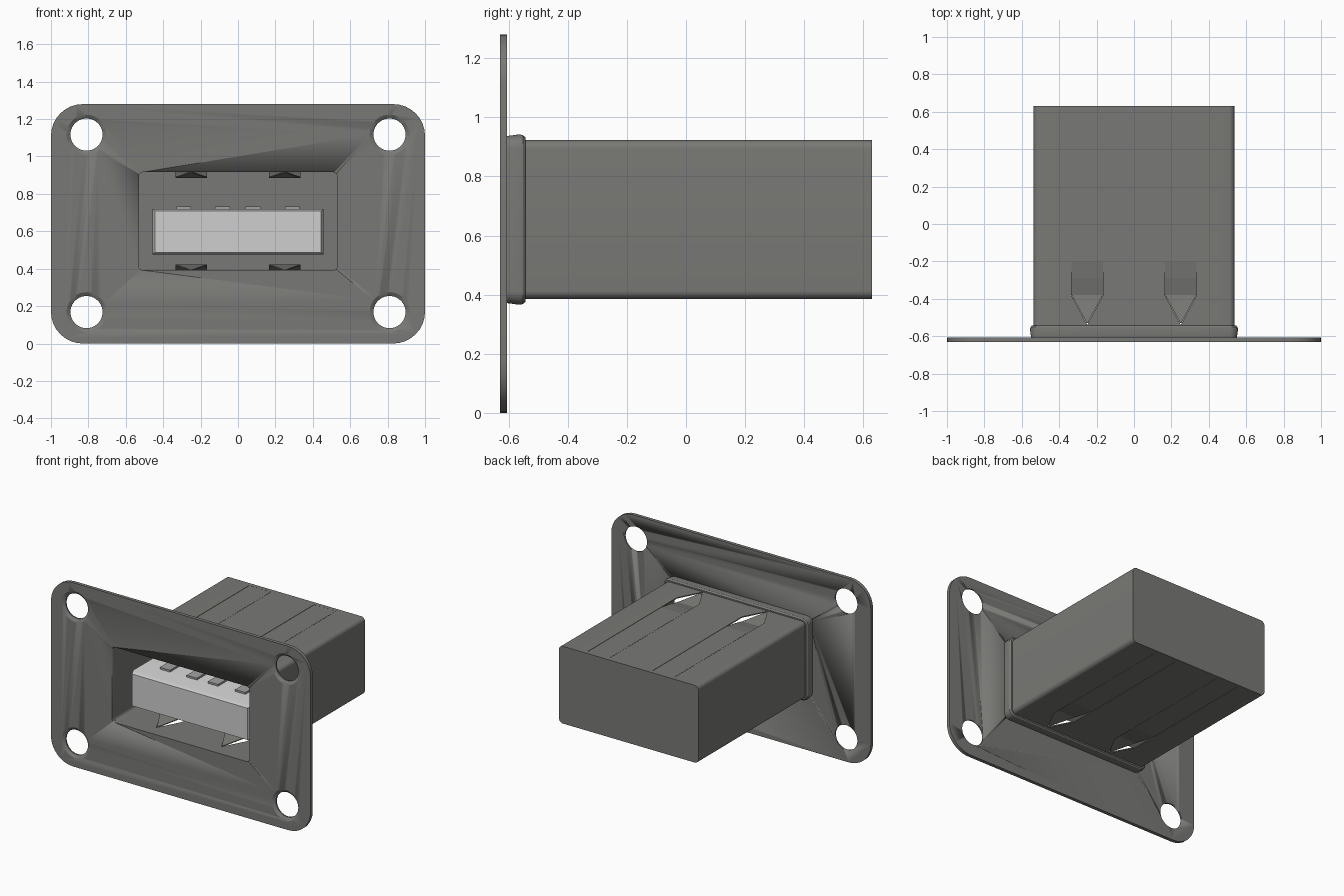
import bpy, bmesh, math

if "Cube" in bpy.data.objects:
    bpy.data.objects.remove(bpy.data.objects["Cube"])

CZ = 0.654  # height of the socket axis


def material(name, rgb):
    m = bpy.data.materials.new(name)
    m.diffuse_color = (*rgb, 1)
    m.use_nodes = True
    m.node_tree.nodes["Principled BSDF"].inputs["Base Color"].default_value = m.diffuse_color
    return m


METAL = material("dark grey metal", (0.19, 0.19, 0.18))
PLASTIC = material("pale plastic", (0.62, 0.62, 0.62))
CONTACT = material("light grey contact", (0.36, 0.36, 0.36))


def finish(name, bm, mat, smooth=True):
    bmesh.ops.recalc_face_normals(bm, faces=bm.faces)
    me = bpy.data.meshes.new(name)
    bm.to_mesh(me)
    bm.free()
    me.materials.append(mat)
    ob = bpy.data.objects.new(name, me)
    bpy.context.collection.objects.link(ob)
    bpy.ops.object.select_all(action='DESELECT')
    ob.select_set(True)
    bpy.context.view_layer.objects.active = ob
    if smooth:
        bpy.ops.object.shade_smooth_by_angle(angle=math.radians(30))
    return ob


def rounded(hw, hh, r, cz, n=8):
    """Rounded rectangle in the x-z plane."""
    pts = []
    for k, (sx, sz) in enumerate([(1, 1), (-1, 1), (-1, -1), (1, -1)]):
        for i in range(n + 1):
            a = math.pi / 2 * (k + i / n)
            pts.append((sx * (hw - r) + r * math.cos(a), cz + sz * (hh - r) + r * math.sin(a)))
    return pts


def circle(x, z, r, n=40):
    return [(x + r * math.cos(2 * math.pi * i / n), z + r * math.sin(2 * math.pi * i / n)) for i in range(n)]


def loft(name, rings, mat, closed=False):
    """Skin (y, outline) rings; cap the ends, or join last to first."""
    bm = bmesh.new()
    loops = [[bm.verts.new((x, y, z)) for x, z in pts] for y, pts in rings]
    pairs = list(zip(loops, loops[1:])) + ([(loops[-1], loops[0])] if closed else [])
    for a, b in pairs:
        for i in range(len(a)):
            j = (i + 1) % len(a)
            bm.faces.new((a[i], a[j], b[j], b[i]))
    if not closed:
        bm.faces.new(loops[0])
        bm.faces.new(loops[-1])
    return finish(name, bm, mat)


def cut(ob, cutter):
    m = ob.modifiers.new("cut", 'BOOLEAN')
    m.operation, m.object, m.solver = 'DIFFERENCE', cutter, 'EXACT'
    bpy.context.view_layer.objects.active = ob
    # keep the cut ahead of the smoothing modifier, if there is one
    bpy.ops.object.modifier_move_to_index(modifier="cut", index=0)
    bpy.ops.object.modifier_apply(modifier="cut")
    bpy.data.objects.remove(cutter)


# mounting plate with window and countersunk holes
plate = loft("mounting_plate", [(y, rounded(1, 0.64, 0.17, 0.64)) for y in (-0.63, -0.606)], METAL)
cut(plate, loft("window_cutter", [(y, rounded(0.53, 0.262, 0.022, CZ)) for y in (-0.7, -0.55)], METAL))
for x in (-0.81, 0.81):
    for z in (0.168, 1.117):
        cut(plate, loft("hole_cutter", [(-0.64, circle(x, z, 0.121)), (-0.616, circle(x, z, 0.086)),
                                        (-0.58, circle(x, z, 0.086))], METAL))

# shell: thin sheet box with closed back, open front
inner, outer = rounded(0.53, 0.262, 0.022, CZ), rounded(0.537, 0.269, 0.029, CZ)
shell = loft("socket_shell", [(0.62, inner), (-0.612, inner), (-0.612, outer), (0.63, outer)], METAL)

# collar around the shell behind the plate
loft("collar", [(-0.61, outer), (-0.61, rounded(0.55, 0.282, 0.04, CZ)),
                (-0.565, rounded(0.556, 0.288, 0.045, CZ)), (-0.552, rounded(0.554, 0.286, 0.043, CZ)),
                (-0.543, rounded(0.546, 0.278, 0.037, CZ)), (-0.543, outer)], METAL, closed=True)


# pointed slots through top and bottom
def slot_cutter(cx):
    bm = bmesh.new()
    plan = [(-0.085, 0.6), (-0.085, -0.38), (0, -0.54), (0.085, -0.38), (0.085, 0.6)]
    f = bm.faces.new([bm.verts.new((cx + x, y, 0.2)) for x, y in plan])
    up = bmesh.ops.extrude_face_region(bm, geom=[f])
    bmesh.ops.translate(bm, vec=(0, 0, 0.9), verts=[v for v in up["geom"] if isinstance(v, bmesh.types.BMVert)])
    return finish("slot_cutter", bm, METAL, False)


for cx in (-0.25, 0.25):
    cut(shell, slot_cutter(cx))


# leaf springs dipping inward from the slots
def leaf_spring(name, cx, side):
    bm = bmesh.new()
    path = [(0.602, 0, 0.083), (-0.2, 0, 0.083), (-0.29, -0.012, 0.083), (-0.38, -0.031, 0.083), (-0.53, -0.002, 0.002)]
    rings = []
    for y, dip, w in path:
        zo, zi = (CZ + side * (d + dip) for d in (0.2685, 0.2625))
        rings.append([bm.verts.new(p) for p in ((cx - w, y, zo), (cx + w, y, zo), (cx + w, y, zi), (cx - w, y, zi))])
    for a, b in zip(rings, rings[1:]):
        for i in range(4):
            bm.faces.new((a[i], a[(i + 1) % 4], b[(i + 1) % 4], b[i]))
    bm.faces.new(rings[0])
    bm.faces.new(rings[-1])
    finish(name, bm, METAL, False)


for cx in (-0.25, 0.25):
    leaf_spring("top_leaf_spring", cx, 1)
    leaf_spring("bottom_leaf_spring", cx, -1)

# plastic tongue with chamfered nose
box = lambda hw, z0, z1: [(-hw, z0), (hw, z0), (hw, z1), (-hw, z1)]
loft("tongue", [(-0.53, box(0.445, 0.487, 0.708)), (-0.5, box(0.458, 0.477, 0.72)),
                (0.622, box(0.458, 0.477, 0.72))], PLASTIC)

# four contact strips on the tongue
for cx in (-0.29, -0.083, 0.08, 0.29):
    strip = lambda z1: [(cx + x, z) for x, z in box(0.039, 0.715, z1)]
    loft("contact", [(-0.39, strip(0.733)), (0.622, strip(0.733))], CONTACT)
